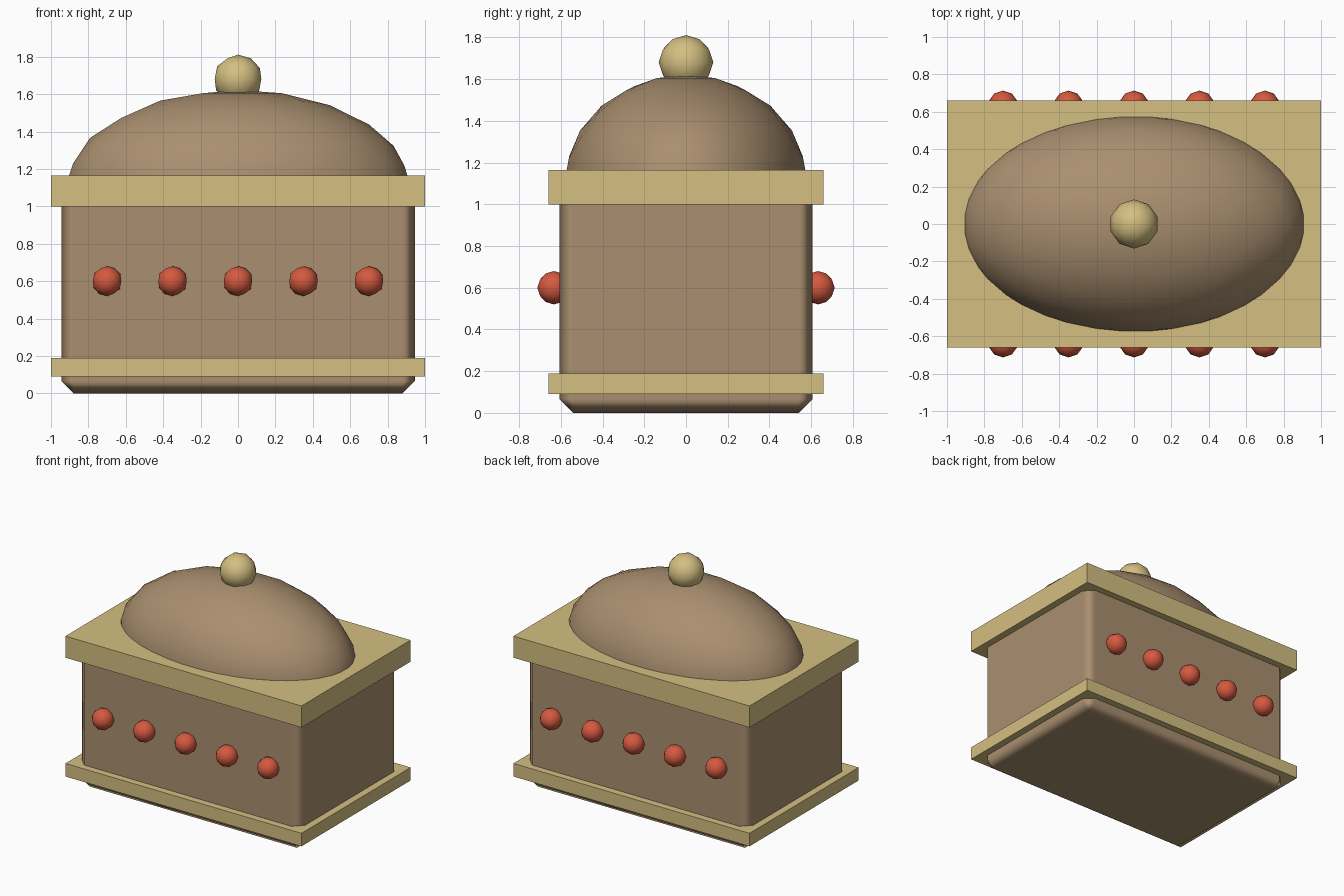
import bpy

if "Cube" in bpy.data.objects:
    bpy.data.objects.remove(bpy.data.objects["Cube"])


def material(name, colour):
    m = bpy.data.materials.new(name)
    m.diffuse_color = (*colour, 1.0)
    m.use_nodes = True
    m.node_tree.nodes["Principled BSDF"].inputs["Base Color"].default_value = m.diffuse_color
    return m


WOOD = material("brown wood", (0.40, 0.275, 0.16))
GOLD = material("pale gold", (0.66, 0.52, 0.22))
RED = material("red gem", (0.66, 0.10, 0.05))


def finish(name, mat):
    ob = bpy.context.object
    ob.name = name
    ob.data.materials.append(mat)
    return ob


def box(name, half_x, half_y, z0, z1, mat):
    bpy.ops.mesh.primitive_cube_add(size=2, location=(0, 0, (z0 + z1) / 2))
    bpy.context.object.scale = (half_x, half_y, (z1 - z0) / 2)
    bpy.ops.object.transform_apply(location=False, rotation=False, scale=True)
    return finish(name, mat)


def ball(name, subdivisions, location, radii, mat):
    bpy.ops.mesh.primitive_ico_sphere_add(subdivisions=subdivisions, radius=1, location=location)
    bpy.context.object.scale = radii
    bpy.ops.object.transform_apply(location=False, rotation=False, scale=True)
    bpy.ops.object.shade_smooth()
    return finish(name, mat)


# Chest body with softly shaded chamfered edges
body = box("chest_body", 0.945, 0.607, 0.0, 1.08, WOOD)
bpy.ops.object.shade_smooth()
bevel = body.modifiers.new("chamfer", "BEVEL")
bevel.width = 0.067
bevel.segments = 1
bevel.harden_normals = True

# Gold bands around base and rim
box("base_band", 1.0, 0.66, 0.09, 0.19, GOLD)
box("rim_band", 1.0, 0.66, 1.0, 1.165, GOLD)

# Domed lid and its knob
ball("domed_lid", 3, (0, 0, 1.082), (0.93, 0.588, 0.54), WOOD)
ball("lid_knob", 2, (0, 0, 1.68), (0.131, 0.131, 0.131), GOLD)

# Rows of gems on the front and back
for side, y in (("front", -0.633), ("back", 0.633)):
    for i in range(5):
        ball(f"{side}_gem_{i + 1}", 2, (-0.7 + 0.35 * i, y, 0.6), (0.08, 0.08, 0.08), RED)
